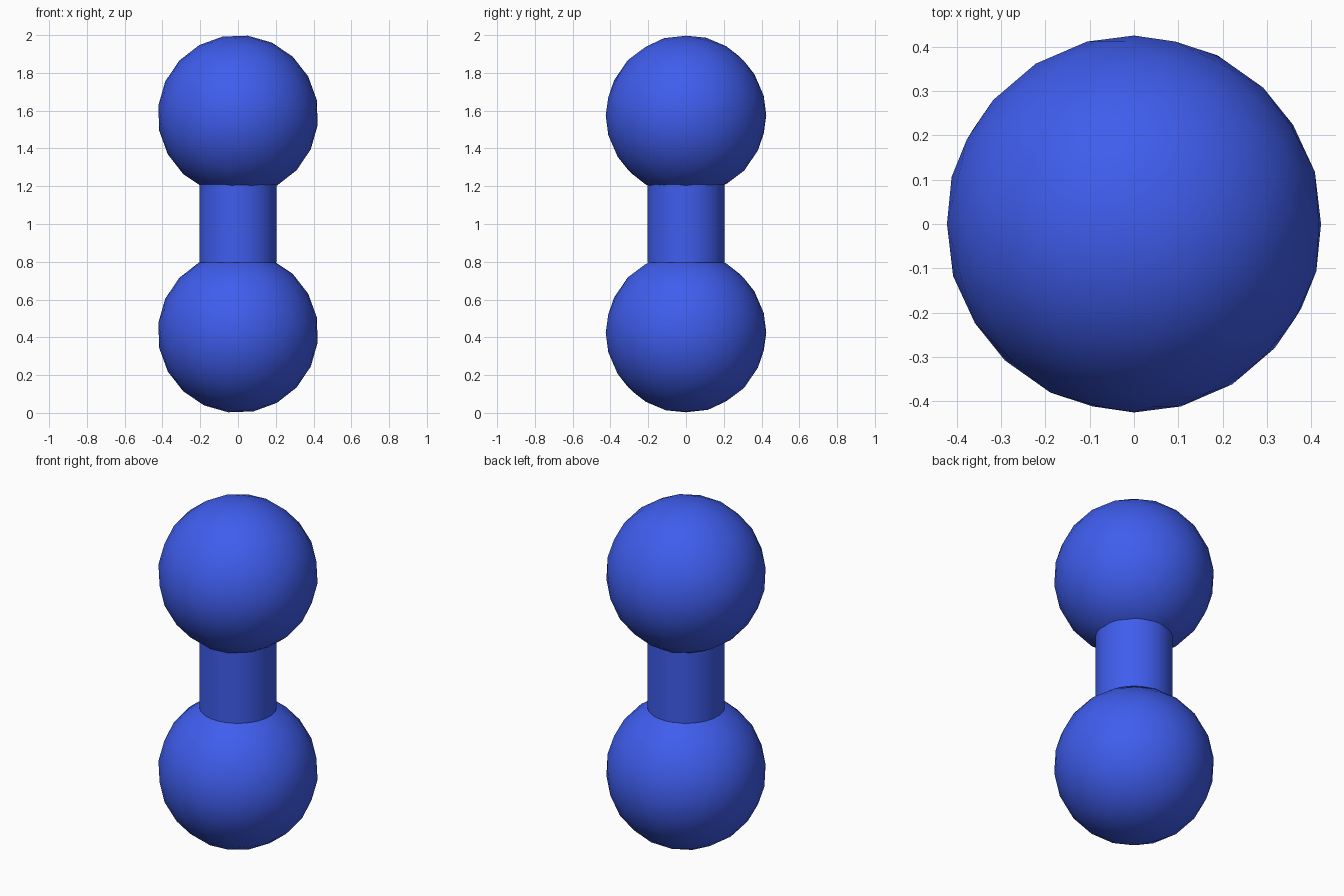
import bpy
from math import radians

if "Cube" in bpy.data.objects:
    bpy.data.objects.remove(bpy.data.objects["Cube"])

blue = bpy.data.materials.new("blue")
blue.diffuse_color = (0.05, 0.11, 0.85, 1)
blue.use_nodes = True
blue.node_tree.nodes["Principled BSDF"].inputs["Base Color"].default_value = blue.diffuse_color


def finish(name, angle):
    obj = bpy.context.object
    obj.name = name
    bpy.ops.object.transform_apply(location=False, rotation=True, scale=True)
    bpy.ops.object.shade_smooth_by_angle(angle=radians(angle))
    obj.data.materials.append(blue)


# Two coarse, smooth-shaded end balls, poles along y
for name, z in (("lower_ball", 0.425), ("upper_ball", 1.575)):
    bpy.ops.mesh.primitive_ico_sphere_add(
        subdivisions=3, radius=0.425, location=(0, 0, z),
        rotation=(radians(90), radians(7), 0))
    finish(name, 60)

# Straight connecting bar with crisp rims
bpy.ops.mesh.primitive_cylinder_add(
    vertices=64, radius=0.205, depth=0.415, location=(0, 0, 1.0025))
finish("connecting_bar", 30)
